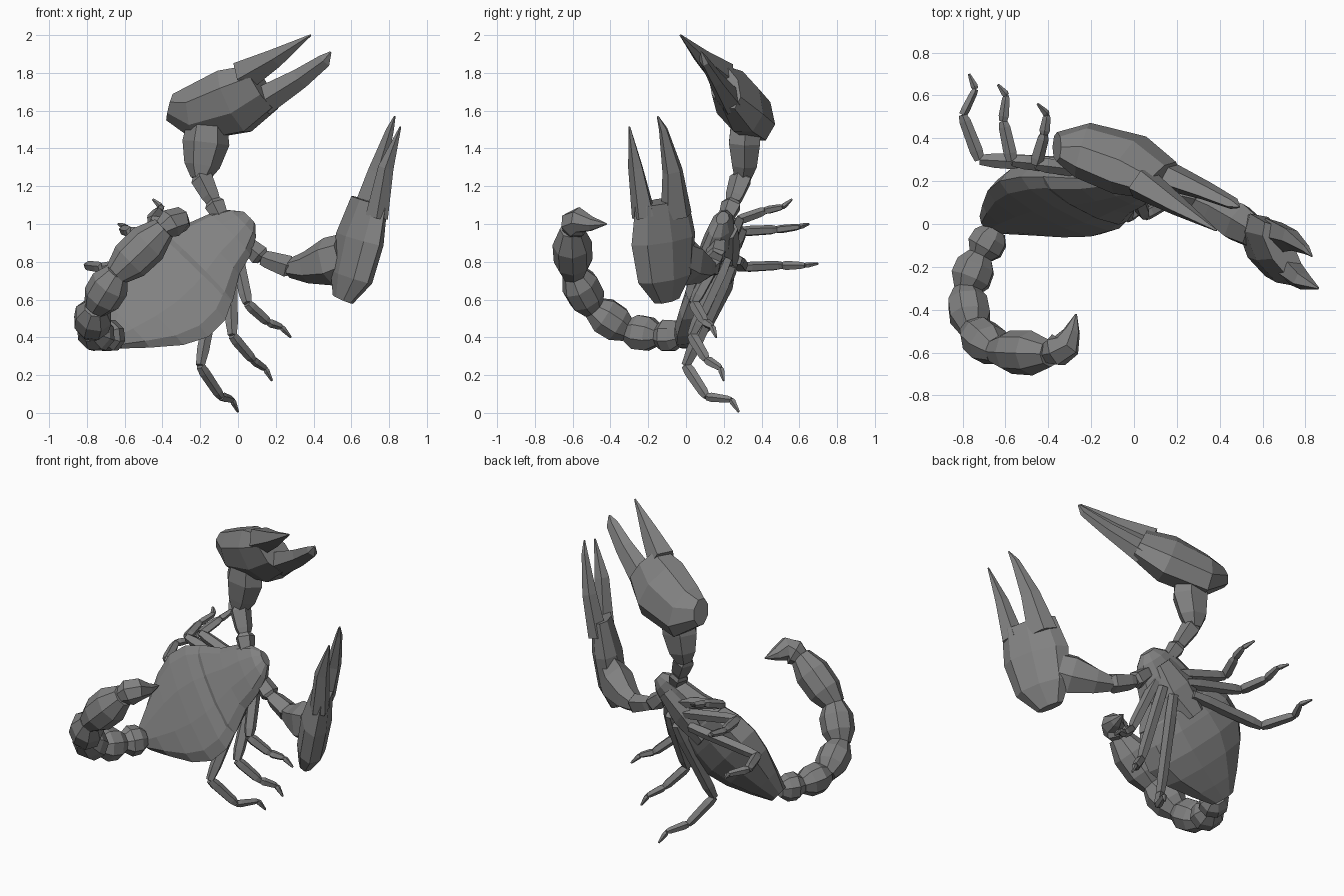
import bpy, bmesh, math
from mathutils import Vector as V

shell = bpy.data.materials.new("shell_grey")
shell.diffuse_color = (0.22, 0.22, 0.22, 1)


def loft(name, rings, wide, sides=6, turn=0.0):
    """Skin rings of (centre, wide radius, thin radius[, opposite thin radius])."""
    bm = bmesh.new()
    pts = [V(r[0]) for r in rings]
    loops = []
    for i, r in enumerate(rings):
        d = (pts[min(i + 1, len(pts) - 1)] - pts[max(i - 1, 0)]).normalized()
        w = V(wide)
        w = (w - d * w.dot(d)).normalized()
        t = d.cross(w)
        loop = []
        for k in range(sides):
            a = 2 * math.pi * k / sides + turn
            s = math.sin(a)
            thin = r[3] if len(r) > 3 and s < 0 else r[2]
            loop.append(bm.verts.new(pts[i] + w * r[1] * math.cos(a) + t * thin * s))
        loops.append(loop)
    for a, b in zip(loops, loops[1:]):
        for k in range(sides):
            j = (k + 1) % sides
            bm.faces.new((a[k], a[j], b[j], b[k]))
    bm.faces.new(loops[0][::-1])
    bm.faces.new(loops[-1])
    bmesh.ops.recalc_face_normals(bm, faces=bm.faces)
    me = bpy.data.meshes.new(name)
    bm.to_mesh(me)
    bm.free()
    me.materials.append(shell)
    ob = bpy.data.objects.new(name, me)
    bpy.context.collection.objects.link(ob)
    return ob


def limb(name, pts, radii, wide=(0.3, 0.5, 0.2), sides=5):
    """Chain of separate segments, each a little fatter past its joint."""
    for i in range(len(pts) - 1):
        a, b = V(pts[i]), V(pts[i + 1])
        r0, r1 = radii[i], radii[i + 1]
        loft(f"{name}_{i + 1}", [(a, r0 * .75, r0 * .75),
                                 (a.lerp(b, .2), r0, r0 * .85),
                                 (a.lerp(b, .85), r1 * 1.1, r1),
                                 (b, r1 * .75, r1 * .75)], wide, sides)


# Body: tilted flat shell, rounder on the leg side
tail_end, head = V((-.66, .01, .40)), V((.065, .19, 1.04))
across = (.667, -.34, -.636)


def body_part(name, rows):
    loft(name, [(tail_end.lerp(head, t), w, under, top)
                for t, w, top, under in rows], across, 10)


body_part("abdomen", [(-.01, .08, .05, .05), (.1, .18, .055, .09),
                      (.24, .295, .06, .13), (.37, .355, .065, .15),
                      (.5, .345, .065, .14), (.6, .29, .055, .12),
                      (.66, .2, .04, .08)])
body_part("carapace", [(.56, .29, .05, .08), (.6, .295, .07, .11),
                       (.73, .205, .065, .11), (.85, .165, .06, .09),
                       (.94, .11, .05, .07), (.99, .05, .025, .04)])

# Tail: chain of barrel segments
joints = [(-.65, -.03, .41), (-.72, -.15, .41), (-.785, -.31, .435),
          (-.755, -.495, .555), (-.64, -.595, .74), (-.40, -.605, .97)]
for i, r in enumerate((.093, .103, .106, .108, .113)):
    a, b = V(joints[i]), V(joints[i + 1])
    loft(f"tail_segment_{i + 1}",
         [(a.lerp(b, f), r * s, r * s * .92) for f, s in
          ((-.03, .6), (.28, .97), (.68, 1), (1.03, .6))],
         across, 8, math.pi / 8)

# Stinger: bulb ending in a hooked point
loft("stinger", [((-.41, -.605, .965), .05, .05), ((-.36, -.59, 1.0), .08, .08),
                 ((-.315, -.565, 1.02), .07, .07), ((-.29, -.50, 1.0), .04, .04),
                 ((-.27, -.42, 1.0), .004, .004)], (0, 0, 1), 7)

# Raised claw: arm, palm and two fingers
limb("raised_arm", [(-.07, .2, 1.0), (-.13, .25, 1.12), (-.2, .3, 1.26)],
     (.045, .055, .06))
loft("raised_forearm", [((-.2, .30, 1.24), .05, .05), ((-.19, .31, 1.31), .095, .075),
                        ((-.17, .31, 1.43), .125, .095), ((-.16, .32, 1.57), .10, .09)],
     (1, 0, 0), 6)
w1 = (-.49, -.37, .79)
loft("raised_palm", [((-.36, .36, 1.62), .085, .06), ((-.24, .345, 1.585), .165, .12),
                     ((-.02, .275, 1.65), .2, .13), ((.13, .205, 1.725), .15, .08)], w1, 8)
loft("raised_finger_upper", [((.03, .195, 1.785), .09, .08), ((.2, .085, 1.88), .055, .045),
                             ((.385, -.03, 2.0), .005, .005)], w1, 5)
loft("raised_finger_lower", [((.13, .235, 1.65), .085, .07), ((.33, .155, 1.77), .06, .04),
                             ((.46, .095, 1.865), .04, .025), ((.49, .08, 1.91), .006, .006)], w1, 5)

# Lowered claw: arm, palm and two fingers
limb("lowered_arm", [(.03, .17, .91), (.13, .155, .82), (.29, .12, .765)],
     (.05, .055, .06))
loft("lowered_forearm", [((.27, .12, .765), .05, .05), ((.36, .08, .77), .085, .075),
                         ((.48, .01, .80), .13, .10), ((.56, -.04, .83), .12, .08)],
     (0, 0, 1), 6)
w2 = (-.5, .85, .26)
loft("lowered_palm", [((.555, -.1, .6), .08, .045), ((.6, -.11, .72), .17, .085),
                      ((.645, -.12, .92), .2, .09), ((.695, -.13, 1.12), .165, .06)], w2, 8)
loft("lowered_finger_front", [((.735, -.22, 1.04), .07, .06), ((.785, -.265, 1.3), .04, .045),
                              ((.86, -.30, 1.515), .005, .005)], w2, 5)
loft("lowered_finger_back", [((.66, -.05, 1.04), .095, .06), ((.735, -.07, 1.28), .06, .045),
                             ((.805, -.12, 1.5), .025, .02), ((.83, -.15, 1.57), .005, .005)], w2, 5)

# Walking legs: hip, knee, ankle, heel, toe
legs = {
    "right_front_leg": [(-.01, .19, .86), (.05, .04, .58), (.16, .1, .48),
                        (.23, .14, .455), (.28, .16, .40)],
    "right_middle_leg": [(-.04, .22, .82), (-.03, .03, .41), (.08, .11, .28),
                         (.145, .185, .235), (.18, .2, .17)],
    "right_rear_leg": [(-.1, .24, .78), (-.2, .0, .25), (-.09, .11, .085),
                       (-.03, .24, .07), (0, .28, .005)],
    "left_front_leg": [(-.13, .24, .93), (-.46, .28, 1.02), (-.42, .42, 1.07),
                       (-.405, .51, 1.09), (-.45, .56, 1.13)],
    "left_middle_leg": [(-.18, .26, .88), (-.57, .295, .96), (-.61, .48, .97),
                        (-.595, .6, .985), (-.635, .65, 1.0)],
    "left_rear_leg": [(-.22, .27, .81), (-.72, .3, .77), (-.8, .51, .78),
                      (-.74, .63, .78), (-.77, .7, .79)],
}
for name, pts in legs.items():
    limb(name, pts, (.04, .033, .026, .018, .008))

# Hip plate under the head where the legs meet
loft("hip_plate", [((-.28, .22, .72), .07, .04), ((-.14, .23, .84), .12, .045),
                   ((-.02, .23, .96), .07, .04)], across, 6)
